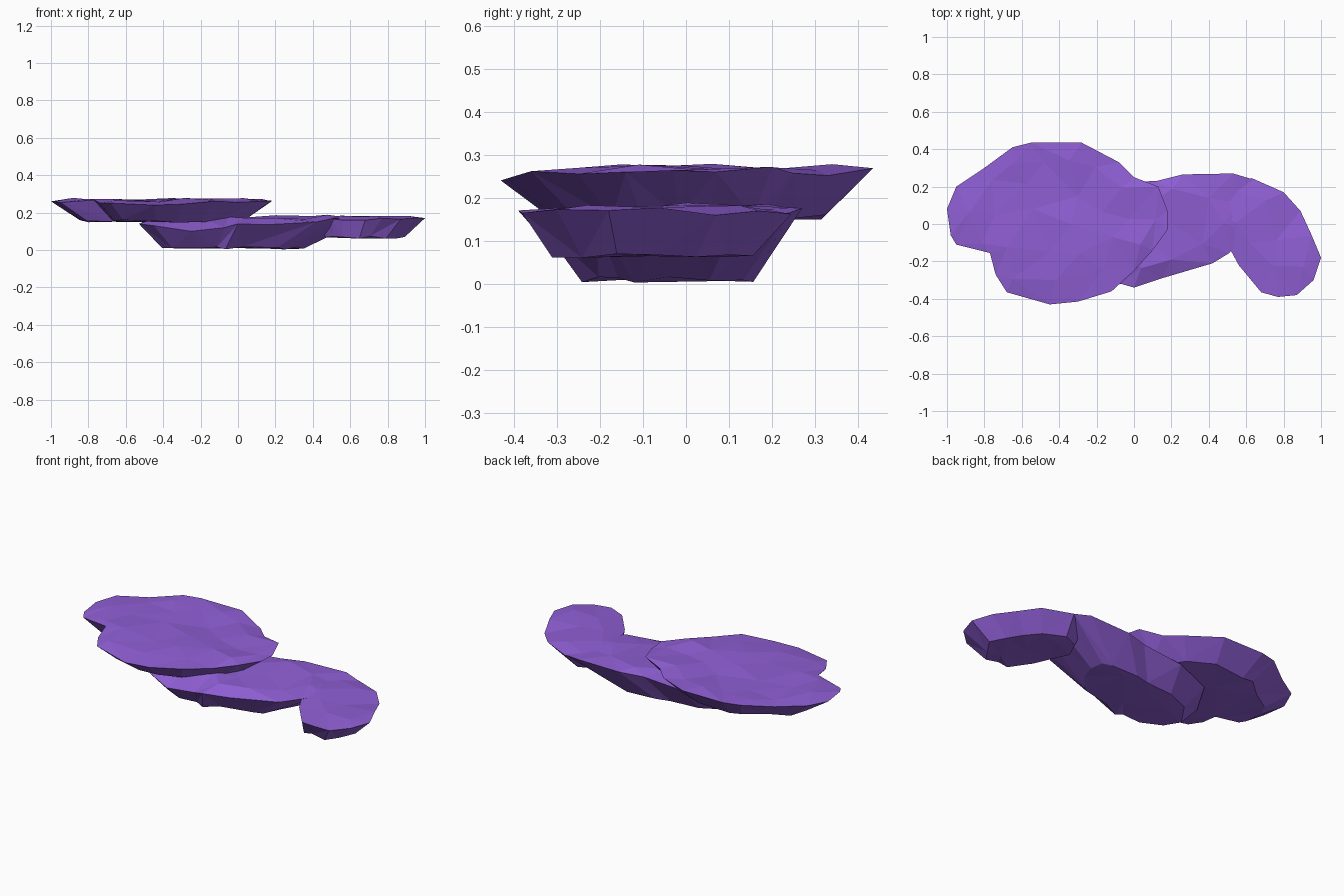
import bpy, bmesh, math, random
from mathutils import Vector
from mathutils.geometry import delaunay_2d_cdt

if "Cube" in bpy.data.objects:
    bpy.data.objects.remove(bpy.data.objects["Cube"])

random.seed(11)

purple = bpy.data.materials.new("purple stone")
purple.diffuse_color = (0.28, 0.115, 0.67, 1)
purple.use_nodes = True
purple.node_tree.nodes["Principled BSDF"].inputs["Base Color"].default_value = purple.diffuse_color


def scatter(ring, centre, count, gap):
    """Random points inside a star-shaped ring, kept apart by a gap."""
    pts = []
    for _ in range(600):
        a = random.choice(ring)
        b = ring[(ring.index(a) + 1) % len(ring)]
        edge = a.lerp(b, random.random())
        p = centre.lerp(edge, .9 * math.sqrt(random.random()))
        if all((p - q).length > gap for q in pts) and min((p - q).length for q in ring) > gap * .5:
            pts.append(p)
        if len(pts) == count:
            break
    return pts


def cap(bm, verts, centre, count, gap, z, jz):
    """Close a ring of vertices with an uneven triangulated surface."""
    ring = [v.co.xy for v in verts]
    inner = scatter(ring, centre, count, gap)
    n = len(ring)
    edges = [(i, (i + 1) % n) for i in range(n)]
    co, _, faces, orig, _, _ = delaunay_2d_cdt(ring + inner, edges, [], 1, 1e-6)
    made = []
    for p, src in zip(co, orig):
        if src and src[0] < n:
            made.append(verts[src[0]])
        else:
            made.append(bm.verts.new((p.x, p.y, z + random.uniform(-jz, jz))))
    for f in faces:
        bm.faces.new([made[i] for i in f])


def slab(name, outline, centre, base_centre, base, z_base, z_rim, z_top, jitter, peaks):
    """Faceted rock slab: small flat base, flaring sides, uneven top."""
    bm = bmesh.new()
    c, bc = Vector(centre), Vector(base_centre)
    rim, low = [], []
    for p in outline:
        q = Vector(p[:2])
        z = p[2] if len(p) > 2 else z_rim + random.uniform(-.01, .012)
        rim.append(bm.verts.new((q.x, q.y, z)))
        d = bc + (q - bc) * (base + random.uniform(-.03, .03))
        low.append(bm.verts.new((d.x, d.y, z_base + random.uniform(0, .014))))
    n = len(rim)
    # flaring sides
    for i in range(n):
        j = (i + 1) % n
        if i % 2:
            bm.faces.new((low[i], low[j], rim[j]))
            bm.faces.new((low[i], rim[j], rim[i]))
        else:
            bm.faces.new((low[i], low[j], rim[i]))
            bm.faces.new((low[j], rim[j], rim[i]))
    # uneven top and base
    cap(bm, rim, c, peaks, .13, z_top, jitter)
    cap(bm, low, bc, 4, .15, z_base + .004, .004)
    bmesh.ops.recalc_face_normals(bm, faces=bm.faces)
    mesh = bpy.data.meshes.new(name)
    bm.to_mesh(mesh)
    bm.free()
    mesh.materials.append(purple)
    ob = bpy.data.objects.new(name, mesh)
    bpy.context.collection.objects.link(ob)
    return ob


# upper two-lobed slab
slab("upper_slab",
     [(-1, .08), (-.98, -.06), (-.95, -.11), (-.77, -.155), (-.74, -.27),
      (-.68, -.365), (-.45, -.43, .24), (-.3, -.415, .245), (-.12, -.36),
      (0, -.25), (.1, -.14), (.18, -.03), (.18, .07), (.13, .2), (0, .25),
      (-.08, .33), (-.28, .435), (-.55, .435), (-.65, .41), (-.8, .3),
      (-.95, .2)],
     (-.4, .02), (-.4, .02), .74, .147, .26, .268, .011, 24)

# lower middle slab, its rim dipping at the front left
slab("lower_slab",
     [(-.53, -.1, .14), (-.45, -.24, .13), (-.25, -.32, .1), (-.07, -.32, .12),
      (0, -.34, .14), (.15, -.29, .135), (.42, -.21, .15), (.51, -.155, .17),
      (.6, -.03), (.66, .12), (.63, .24), (.53, .27), (.26, .265), (.12, .23),
      (-.15, .22, .145), (-.4, .12, .14)],
     (.06, -.03), (-.19, -.06), .63, .003, .165, .178, .013, 16)

# small right end slab, curling towards the front
slab("end_slab",
     [(.5, -.11), (.56, -.22), (.68, -.365), (.77, -.39), (.87, -.38),
      (.96, -.3), (1, -.18), (.95, -.06), (.89, .07), (.8, .17), (.63, .245),
      (.5, .2), (.44, .05)],
     (.73, -.09), (.55, -.1), .73, .06, .168, .182, .005, 6)
